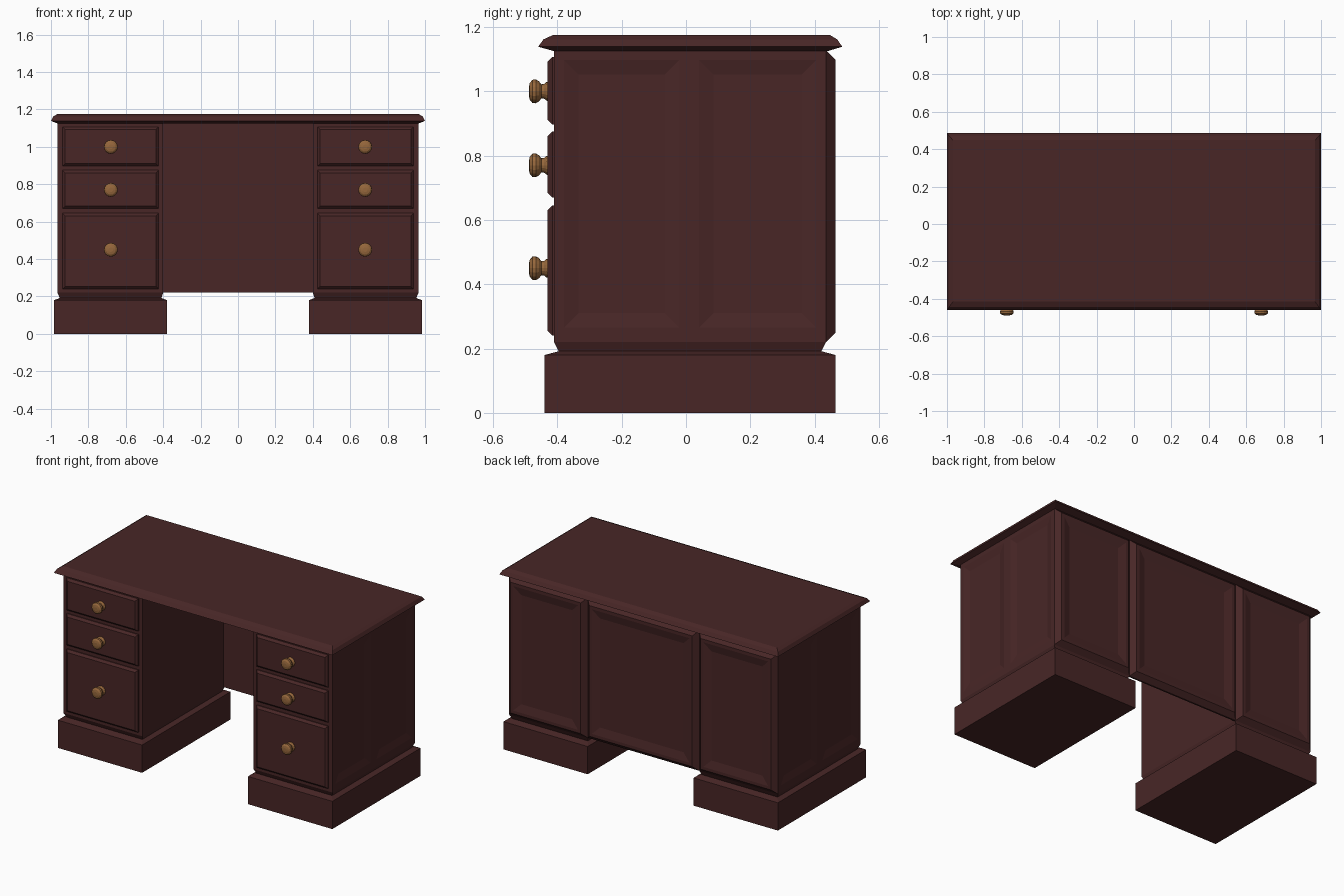
import bpy, bmesh, math
from mathutils import Vector

if "Cube" in bpy.data.objects:
    bpy.data.objects.remove(bpy.data.objects["Cube"])


def material(name, rgb):
    m = bpy.data.materials.new(name)
    m.diffuse_color = (*rgb, 1)
    m.use_nodes = True
    m.node_tree.nodes["Principled BSDF"].inputs["Base Color"].default_value = m.diffuse_color
    return m


WOOD = material("dark mahogany", (0.065, 0.0195, 0.0195))
BRASS = material("warm brass", (0.305, 0.136, 0.045))


def loft(rings, facing="z"):
    """Stack rectangles (a0, a1, b0, b1, level); facing y uses a = x, b = z, level = y."""
    bm = bmesh.new()
    loops = []
    for a0, a1, b0, b1, h in rings:
        pts = [(a0, b0), (a1, b0), (a1, b1), (a0, b1)]
        loops.append([bm.verts.new((a, b, h) if facing == "z" else (a, h, b)) for a, b in pts])
    for lo, hi in zip(loops, loops[1:]):
        for i in range(4):
            j = (i + 1) % 4
            bm.faces.new((lo[i], lo[j], hi[j], hi[i]))
    bm.faces.new(loops[0])
    bm.faces.new(loops[-1])
    bmesh.ops.recalc_face_normals(bm, faces=bm.faces)
    return bm


def recess(bm, faces, border, slope, depth):
    """Sink a sloped panel into each face."""
    bmesh.ops.inset_individual(bm, faces=faces, thickness=border, use_even_offset=True)
    bmesh.ops.inset_individual(bm, faces=faces, thickness=slope, depth=-depth, use_even_offset=True)


def finish(bm, name, mat=WOOD, mirror=True):
    me = bpy.data.meshes.new(name)
    bm.to_mesh(me)
    bm.free()
    me.materials.append(mat)
    ob = bpy.data.objects.new(name, me)
    bpy.context.collection.objects.link(ob)
    if mirror:
        ob.modifiers.new("mirror", "MIRROR").use_mirror_merge = False
    return ob


def shrink(a0, a1, b0, b1, d, h):
    return (a0 + d, a1 - d, b0 + d, b1 - d, h)


# desk top with moulded edge
finish(loft([(-.965, .965, -.41, .44, 1.125), (-1, 1, -.46, .486, 1.139),
             (-.988, .988, -.443, .47, 1.162), (-.967, .967, -.414, .448, 1.175)]),
       "desk_top", mirror=False)

# plinths
finish(loft([(.38, .985, -.44, .465, 0), (.38, .985, -.44, .465, .18),
             (.41, .952, -.395, .42, .192)]), "plinth")

# pedestal bodies, with two sunk panels on the outer side
bm = loft([(.41, .952, -.395, .42, .19), (.40, .965, -.41, .435, .22),
           (.40, .965, -.41, .435, 1.128)])
for co, no in (((0, 0, .235), (0, 0, 1)), ((0, .01, 0), (0, 1, 0))):
    bmesh.ops.bisect_plane(bm, geom=bm.verts[:] + bm.edges[:] + bm.faces[:],
                           plane_co=co, plane_no=no)
bm.normal_update()
sides = [f for f in bm.faces if f.normal.x > .99 and f.calc_center_median().z > .4]
recess(bm, sides, .03, .045, .01)
finish(bm, "pedestal")


# raised back panels with sunk centres
def back_panel(name, x0, x1, y0, mirror):
    r = (x0, x1, .22, 1.128)
    bm = loft([shrink(*r, 0, y0), shrink(*r, 0, .435), shrink(*r, .03, .465)], "y")
    bm.normal_update()
    recess(bm, [f for f in bm.faces if f.normal.y > .99], .02, .05, .012)
    finish(bm, name, mirror=mirror)


back_panel("pedestal_back", .40, .965, .43, True)
back_panel("modesty_panel", -.40, .40, .425, False)

# drawers: (bottom, top, knob height)
KNOB = [(-.428, .030), (-.434, .029), (-.441, .023), (-.45, .022), (-.457, .031),
        (-.467, .037), (-.478, .036), (-.486, .026), (-.489, .012)]
for i, (z0, z1, zk) in enumerate([(.24, .645, .45), (.67, .875, .77), (.897, .1107 * 10, 1.0)]):
    r = (.425, .938, z0, z1)
    finish(loft([shrink(*r, 0, -.40), shrink(*r, 0, -.416), shrink(*r, .014, -.43)], "y"),
           f"drawer_front_{i + 1}")
    # turned knob
    bm = bmesh.new()
    N = 16
    loops = [[bm.verts.new(Vector((.68 + rad * math.cos(2 * math.pi * k / N), y,
                                   zk + rad * math.sin(2 * math.pi * k / N))))
              for k in range(N)] for y, rad in KNOB]
    for lo, hi in zip(loops, loops[1:]):
        for k in range(N):
            bm.faces.new((lo[k], lo[(k + 1) % N], hi[(k + 1) % N], hi[k]))
    bm.faces.new(loops[0])
    bm.faces.new(loops[-1])
    bmesh.ops.recalc_face_normals(bm, faces=bm.faces)
    finish(bm, f"drawer_knob_{i + 1}", BRASS)
